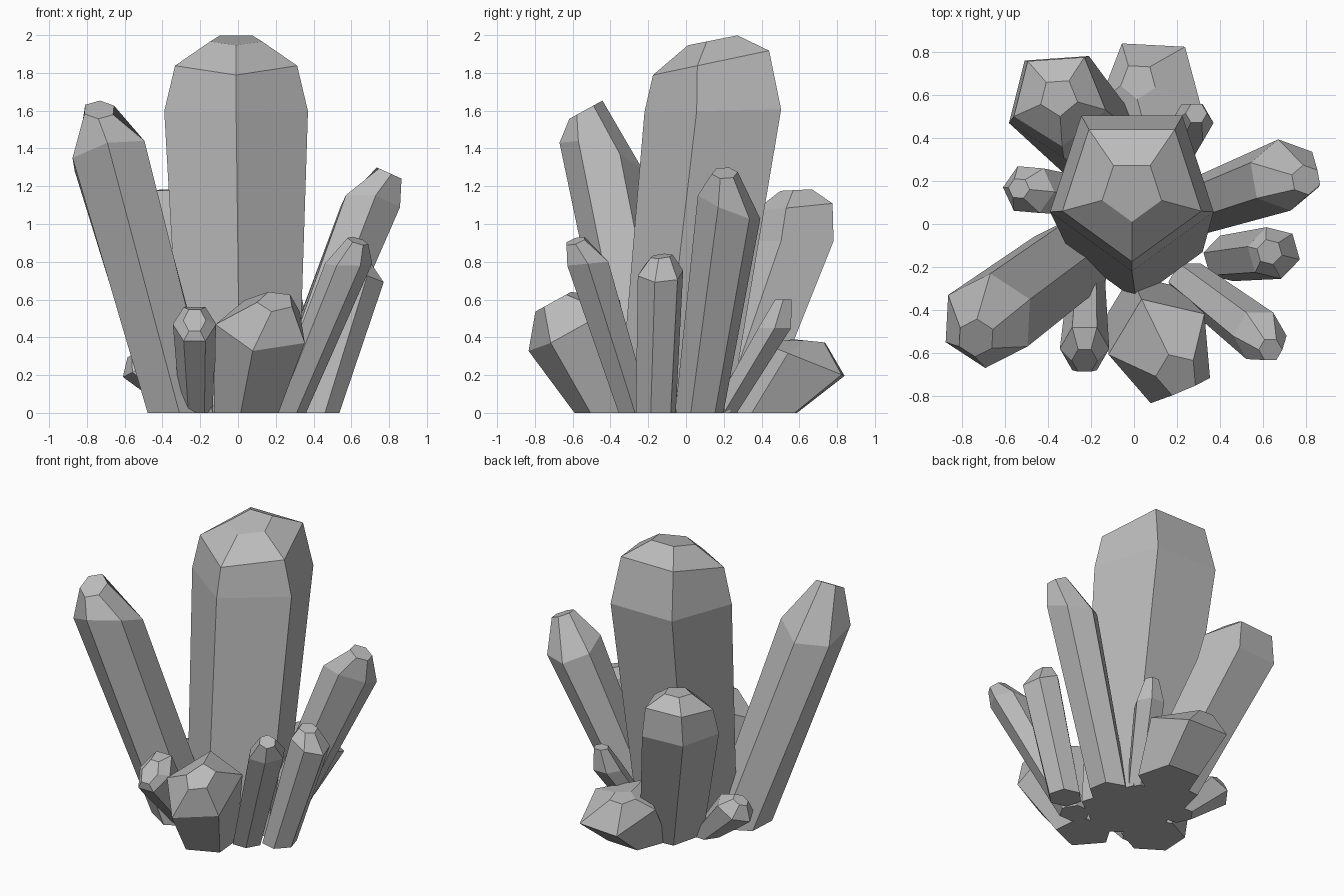
import bpy
import bmesh
from math import cos, sin, radians, tau

default = bpy.data.objects.get("Cube")
if default:
    bpy.data.objects.remove(default)

# One stone colour for the whole cluster
stone = bpy.data.materials.new("grey crystal")
stone.use_nodes = True
colour = (0.5, 0.5, 0.5, 1)
stone.diffuse_color = colour
stone.node_tree.nodes["Principled BSDF"].inputs["Base Color"].default_value = colour


def ring(bm, sides, turn, x, y, z, radius, slope_x=0, slope_y=0):
    """Regular polygon seen from above, lying on a sloped plane."""
    verts = []
    for i in range(sides):
        angle = radians(turn) + tau * i / sides
        dx, dy = radius * cos(angle), radius * sin(angle)
        verts.append(bm.verts.new((x + dx, y + dy, z + slope_x * dx + slope_y * dy)))
    return verts


def crystal(name, sides, turn, base, *upper_rings):
    """Leaning prism on the ground: base (x, y, radius), then shoulder and cap rings."""
    bm = bmesh.new()
    x, y, radius = base
    rings = [ring(bm, sides, turn, x, y, 0, radius)]
    rings += [ring(bm, sides, turn, *values) for values in upper_rings]
    for low, high in zip(rings, rings[1:]):
        for i in range(sides):
            j = (i + 1) % sides
            bm.faces.new((low[i], low[j], high[j], high[i]))
    bm.faces.new(reversed(rings[0]))
    bm.faces.new(rings[-1])
    bmesh.ops.recalc_face_normals(bm, faces=bm.faces)
    mesh = bpy.data.meshes.new(name)
    bm.to_mesh(mesh)
    bm.free()
    mesh.materials.append(stone)
    bpy.context.collection.objects.link(bpy.data.objects.new(name, mesh))


# Large central crystal
crystal("main_crystal", 5, -90, (.01, -.03, .325),
        (-.01, .18, 1.6, .4, 0, .02),
        (-.01, .165, 1.86, .34, 0, .21),
        (-.01, .155, 1.975, .145, 0, .2))

# Tall leaning crystals
crystal("tall_left_crystal", 6, 27, (-.3, -.17, .2),
        (-.68, -.45, 1.36, .22, .22, -.33),
        (-.735, -.53, 1.605, .088, 0, .55))
crystal("tall_right_crystal", 6, 40, (.26, .07, .13),
        (.7, .228, 1.09, .168, -.15, -.4),
        (.8, .205, 1.27, .07, -.45, 0))
crystal("back_left_crystal", 5, 58, (-.05, .24, .21),
        (-.345, .565, .91, .255),
        (-.35, .585, 1.09, .225, 0, .1),
        (-.35, .59, 1.18, .09, 0, .05))

# Slim crystals on the right
crystal("side_right_crystal", 6, 46, (.43, -.16, .11),
        (.65, -.135, .74, .125, -.4, 0),
        (.63, -.13, .83, .06, -.2, .1))
crystal("front_right_crystal", 6, 0, (.26, -.27, .1),
        (.585, -.52, .79, .125, 0, .1),
        (.635, -.585, .91, .055, -.3, .3))

# Stubby crystals at front and back
crystal("front_stub_crystal", 5, 41, (.056, -.41, .185),
        (.135, -.585, .46, .255, -.08, .55),
        (.2, -.7, .59, .1, 0, .55))
crystal("back_stub_crystal", 5, 51, (.07, .42, .2),
        (.08, .63, .28, .25, 0, -.4),
        (.02, .665, .38, .085, 0, -.1))

# Small crystals filling the gaps
crystal("small_front_crystal", 6, 0, (-.22, -.25, .085),
        (-.23, -.58, .47, .115, 0, .9),
        (-.23, -.635, .49, .06, 0, 1.1))
crystal("small_back_crystal", 6, 0, (.13, .2, .08),
        (.27, .47, .45, .1),
        (.29, .515, .6, .05))
crystal("small_left_crystal", 6, 55, (-.25, .13, .1),
        (-.49, .16, .25, .12, .5, 0),
        (-.535, .165, .32, .05, .5, 0))
